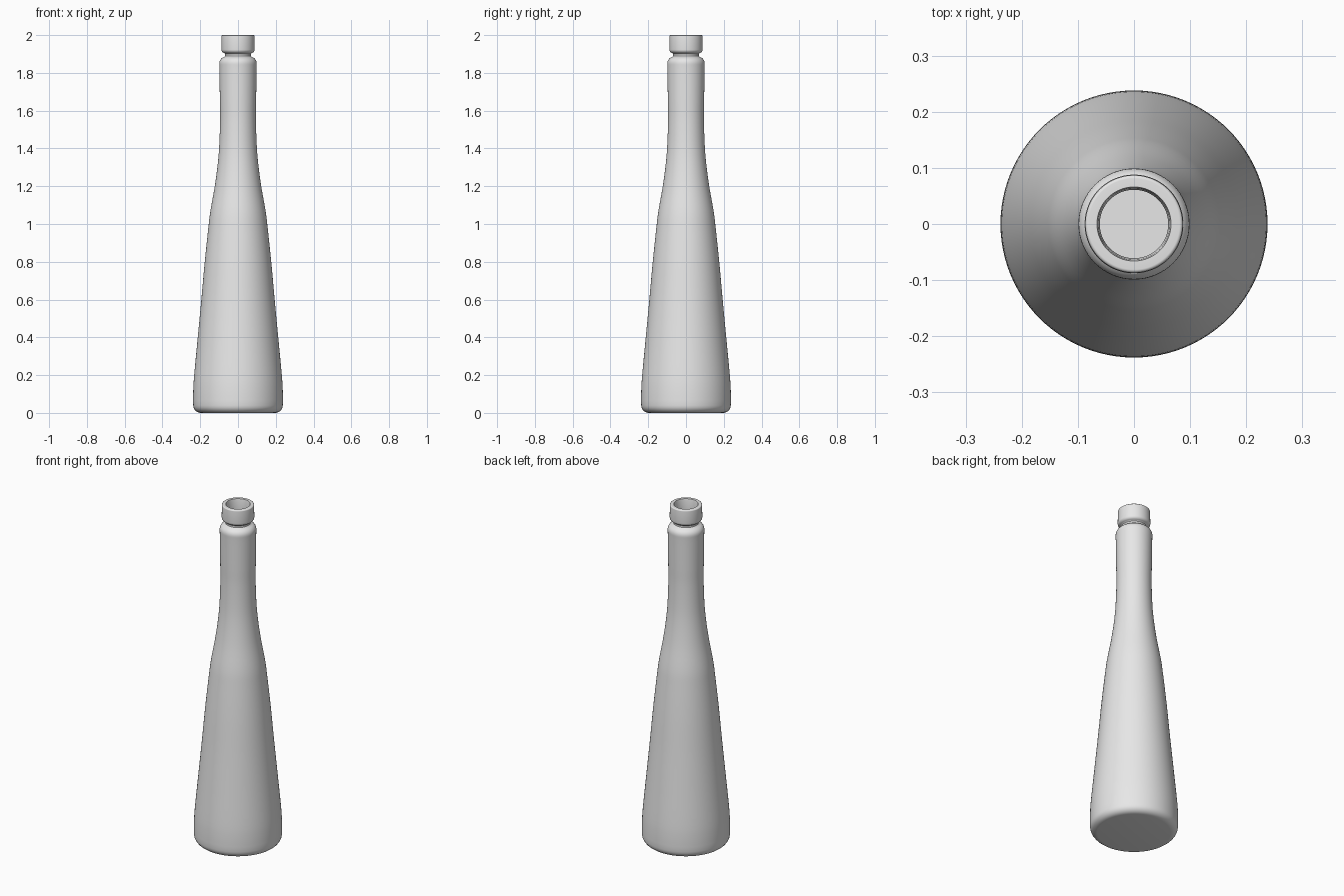
import bpy
import bmesh
import math
from mathutils import Vector

cube = bpy.data.objects.get("Cube")
if cube:
    bpy.data.objects.remove(cube, do_unlink=True)

SEGMENTS = 96

# Plain grey used on the whole bottle
grey = bpy.data.materials.new("plain_grey")
grey.use_nodes = True
grey.diffuse_color = (0.8, 0.8, 0.8, 1)
grey.node_tree.nodes["Principled BSDF"].inputs["Base Color"].default_value = grey.diffuse_color


def smooth_path(points, steps=4):
    """Catmull-Rom curve through (radius, height) points."""
    pts = [Vector(p) for p in points]
    pts = [pts[0]] + pts + [pts[-1]]
    path = []
    for a, b, c, d in zip(pts, pts[1:], pts[2:], pts[3:]):
        for i in range(steps):
            t = i / steps
            path.append(0.5 * (2 * b + (c - a) * t + (2 * a - 5 * b + 4 * c - d) * t ** 2
                               + (3 * b - a - 3 * c + d) * t ** 3))
    return path + [pts[-1]]


def rounded(centre_r, centre_z, radius, start, end, steps=6):
    """Arc for a rounded corner, angles in degrees."""
    angles = [math.radians(start + (end - start) * i / steps) for i in range(steps + 1)]
    return [Vector((centre_r + radius * math.cos(a), centre_z + radius * math.sin(a))) for a in angles]


def lathe(name, profile):
    bm = bmesh.new()
    verts = [bm.verts.new((p[0], 0, p[1])) for p in profile]
    edges = [bm.edges.new(pair) for pair in zip(verts, verts[1:])]
    bmesh.ops.spin(bm, geom=verts + edges, axis=(0, 0, 1), cent=(0, 0, 0),
                   angle=math.tau, steps=SEGMENTS, use_duplicate=False)
    bmesh.ops.remove_doubles(bm, verts=bm.verts, dist=0.0001)
    bmesh.ops.recalc_face_normals(bm, faces=bm.faces)
    mesh = bpy.data.meshes.new(name)
    bm.to_mesh(mesh)
    bm.free()
    mesh.materials.append(grey)
    obj = bpy.data.objects.new(name, mesh)
    bpy.context.collection.objects.link(obj)
    bpy.ops.object.select_all(action='DESELECT')
    obj.select_set(True)
    bpy.context.view_layer.objects.active = obj
    bpy.ops.object.shade_smooth_by_angle(angle=math.radians(35))
    return obj


# Outside: base, tapered body, waisted shoulder and slim neck
base = [Vector((0, 0))] + rounded(0.197, 0.04, 0.04, -90, 0)
body = smooth_path([(0.238, 0.06), (0.237, 0.12), (0.232, 0.2), (0.213, 0.4),
                    (0.194, 0.6), (0.176, 0.8), (0.157, 0.98), (0.146, 1.07),
                    (0.123, 1.2), (0.107, 1.32), (0.099, 1.42), (0.095, 1.55),
                    (0.096, 1.65), (0.098, 1.8), (0.099, 1.845)])
neck_top = rounded(0.063, 1.85, 0.036, 0, 75)

# Groove and bottle lip
groove = [Vector((0.068, 1.89)), Vector((0.068, 1.9))]
lip = (rounded(0.07, 1.923, 0.018, -80, 0) + rounded(0.081, 1.994, 0.006, 0, 90)
       + [Vector((0.066, 2.0)), Vector((0.064, 1.99)), Vector((0.061, 1.95))])

# Inside wall and floor
inside = smooth_path([(0.061, 1.88), (0.07, 1.8), (0.072, 1.45), (0.097, 1.22),
                      (0.123, 1.07), (0.17, 0.6), (0.207, 0.2), (0.205, 0.06)])
floor = [Vector((0.19, 0.03)), Vector((0, 0.03))]

lathe("bottle", base + body + neck_top + groove + lip + inside + floor)
